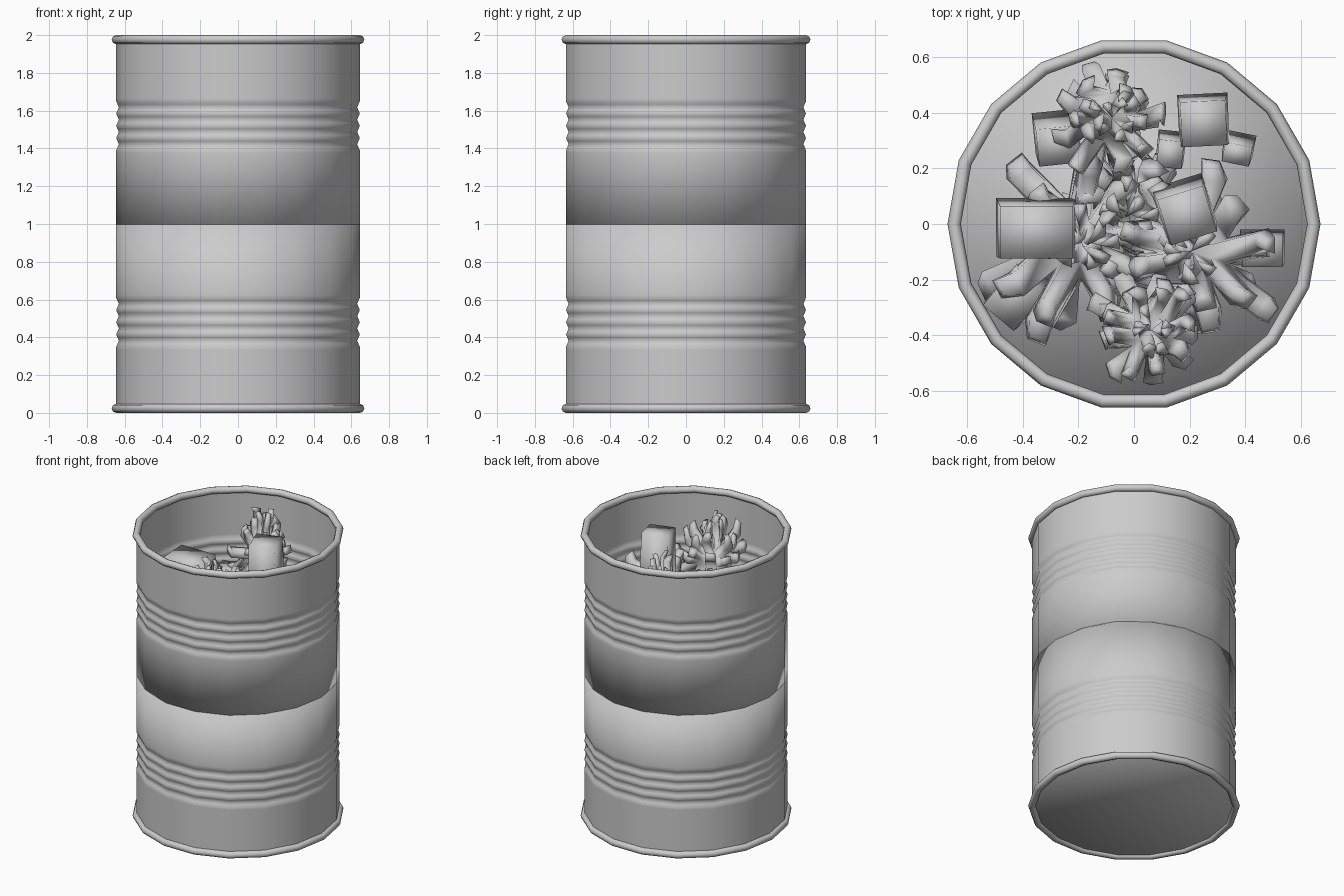
import bpy, bmesh, math, random
from mathutils import Vector, Matrix

cube = bpy.data.objects.get("Cube")
if cube:
    bpy.data.objects.remove(cube, do_unlink=True)

random.seed(11)
SIDES = 18
RADIUS = 0.645

grey = bpy.data.materials.new("plain_grey")
grey.use_nodes = True
grey.diffuse_color = (0.6, 0.6, 0.6, 1)
grey.node_tree.nodes["Principled BSDF"].inputs["Base Color"].default_value = (0.6, 0.6, 0.6, 1)


def finish(bm, name):
    """Make a smooth grey object from the mesh data."""
    mesh = bpy.data.meshes.new(name)
    bm.to_mesh(mesh)
    bm.free()
    for face in mesh.polygons:
        face.use_smooth = True
    mesh.materials.append(grey)
    obj = bpy.data.objects.new(name, mesh)
    bpy.context.collection.objects.link(obj)


def lathe(name, profile, cap_first=False, cap_last=False, closed=False):
    """Turn a list of (radius, height) into an 18-sided smooth shell."""
    bm = bmesh.new()
    rings = []
    for r, z in profile:
        angles = [math.tau * i / SIDES for i in range(SIDES)]
        rings.append([bm.verts.new((r * math.cos(a), r * math.sin(a), z)) for a in angles])
    pairs = list(zip(rings, rings[1:]))
    if closed:
        pairs.append((rings[-1], rings[0]))
    for low, high in pairs:
        for i in range(SIDES):
            j = (i + 1) % SIDES
            bm.faces.new((low[i], low[j], high[j], high[i]))
    if cap_first:
        bm.faces.new(rings[0][::-1])
    if cap_last:
        bm.faces.new(rings[-1])
    bmesh.ops.recalc_face_normals(bm, faces=bm.faces)
    finish(bm, name)


# Drum walls: two mirrored halves, each closed at the middle seam, with rounded ribs
wall = [(RADIUS, -0.003), (RADIUS, 0.375)]
for i in range(17):
    wall.append((RADIUS - 0.007 * (1 - math.cos(math.tau * i / 4)), 0.39 + 0.065 * i / 4))
wall += [(RADIUS, 0.665), (RADIUS, 0.975)]
lathe("upper_wall", [(r, 1 + z) for r, z in wall], cap_first=True)
lathe("lower_wall", [(r, 1 - z) for r, z in wall], cap_first=True)

# Rolled rims
for name, z in (("top_rim", 1.976), ("bottom_rim", 0.024)):
    ring = [(RADIUS + 0.024 * math.cos(math.tau * k / 8),
             z + 0.024 * math.sin(math.tau * k / 8)) for k in range(8)]
    lathe(name, ring, closed=True)

# Bottom plate
lathe("bottom_plate", [(RADIUS, 0.045), (RADIUS - 0.02, 0.02)], cap_last=True)


def cluster(name, center, core, reach, height, share):
    """Rounded core with chunky arms drawn out of its faces."""
    bm = bmesh.new()
    bmesh.ops.create_uvsphere(bm, u_segments=9, v_segments=6, radius=core)
    bm.transform(Matrix.Rotation(random.uniform(0, math.tau), 4, "Z"))
    arms = [f for f in bm.faces if f.calc_center_median().z > -core * 0.7 and random.random() < share]
    for face in bmesh.ops.extrude_discrete_faces(bm, faces=arms)["faces"]:
        out = face.normal.copy()
        full = Vector((out.x * reach, out.y * reach, out.z * height)) * random.uniform(0.7, 1.05)
        full -= out * core
        sway = Vector([random.uniform(-0.045, 0.045) for _ in range(3)])
        bmesh.ops.translate(bm, verts=face.verts, vec=full * 0.7 + sway)
        tip = bmesh.ops.extrude_discrete_faces(bm, faces=[face])["faces"][0]
        middle = tip.calc_center_median()
        for v in tip.verts:
            v.co = middle + (v.co - middle) * 0.7 + full * 0.3 - sway * 0.6
    # Keep every arm inside the drum
    for v in bm.verts:
        v.co += Vector(center)
        r = math.hypot(v.co.x, v.co.y)
        if r > 0.6:
            v.co.x *= 0.6 / r
            v.co.y *= 0.6 / r
        v.co.z = max(1.02, min(1.98, v.co.z))
    finish(bm, name)


# Heaped rubble
cluster("back_rubble", (-0.08, 0.38, 1.65), 0.1, 0.23, 0.37, 0.7)
cluster("front_rubble", (0.06, -0.38, 1.62), 0.1, 0.23, 0.36, 0.7)
cluster("right_rubble", (-0.19, -0.06, 1.36), 0.15, 0.42, 0.36, 0.75)
cluster("left_rubble", (0.21, -0.1, 1.42), 0.14, 0.37, 0.36, 0.75)
cluster("middle_rubble", (-0.02, 0.04, 1.3), 0.14, 0.33, 0.38, 0.7)


def block(name, x, y, top, size, depth, tall, spin, tilt):
    """Tapered lump with its upper face at the given height."""
    bm = bmesh.new()
    bmesh.ops.create_cube(bm, size=1)
    for v in bm.verts:
        taper = 0.9 if v.co.z > 0 else 1
        v.co = Vector((v.co.x * size * taper, v.co.y * depth * taper, (v.co.z - 0.5) * tall))
    bm.transform(Matrix.Translation((x, y, top)) @ Matrix.Rotation(spin, 4, "Z")
                 @ Matrix.Rotation(tilt, 4, "X"))
    finish(bm, name)


# Larger lumps lying on the heap
block("right_lump", -0.35, -0.03, 1.73, 0.29, 0.21, 0.3, 0.0, 0.06)
block("left_lump", 0.19, 0.03, 1.95, 0.19, 0.19, 0.45, 0.3, 0.08)
block("back_left_lump", 0.25, 0.36, 1.6, 0.18, 0.18, 0.22, 0.05, 0.08)
block("back_right_lump", -0.27, 0.28, 1.55, 0.17, 0.15, 0.35, 0.1, 0.15)
block("front_right_lump", -0.43, -0.27, 1.4, 0.16, 0.2, 0.3, -0.7, 0.2)
block("outer_left_lump", 0.46, -0.1, 1.45, 0.16, 0.12, 0.2, 0.0, 0.1)
block("small_back_lump", 0.13, 0.25, 1.5, 0.1, 0.11, 0.3, -0.1, 0.1)
block("small_left_lump", 0.37, 0.25, 1.45, 0.11, 0.08, 0.2, -0.2, 0.2)
